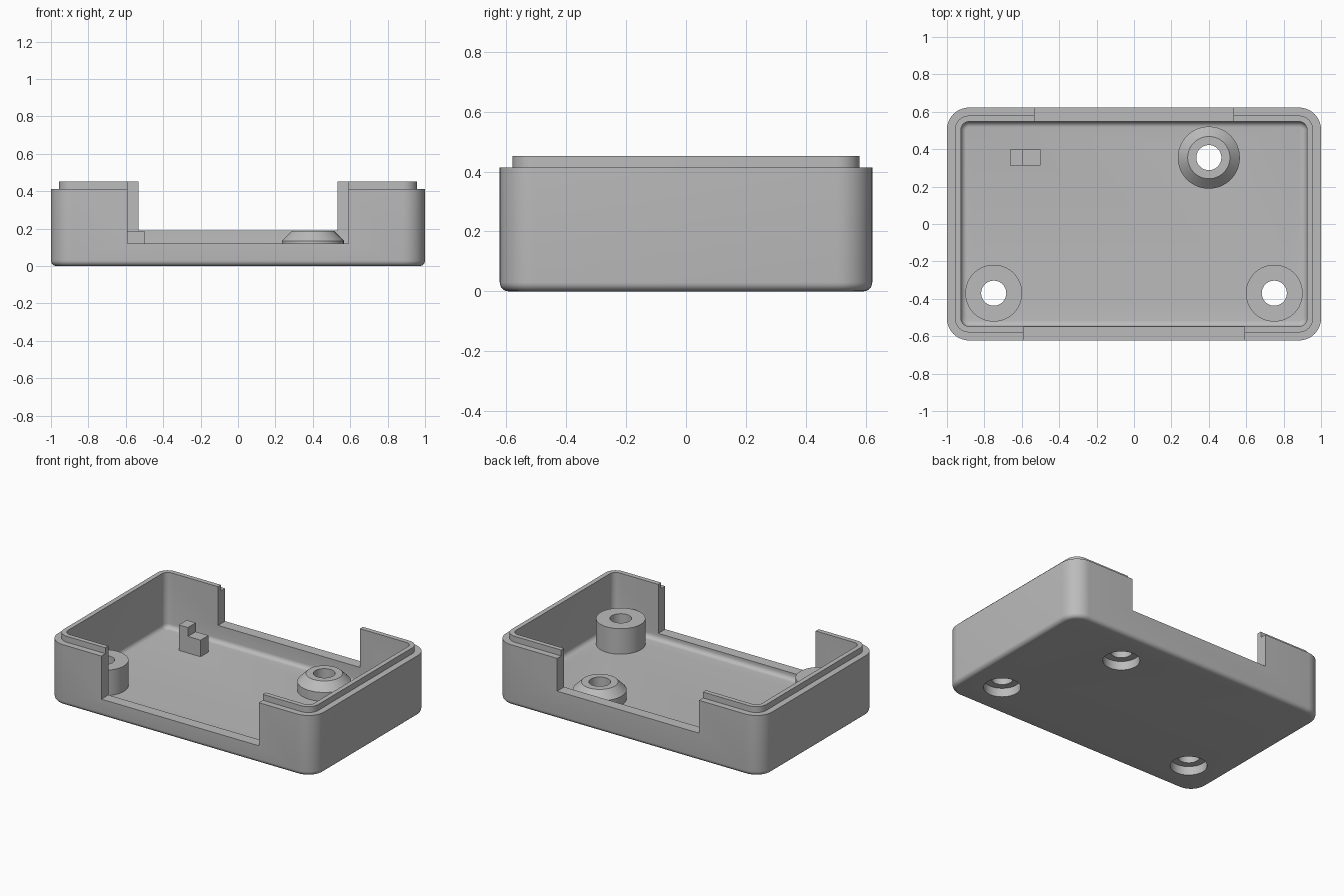
import bpy
import bmesh
from math import sin, cos, pi, radians

cube = bpy.data.objects.get("Cube")
if cube:
    bpy.data.objects.remove(cube)

HALF_X, HALF_Y, CORNER = 1.0, 0.6225, 0.118
WALL, STEP, FLOOR = 0.075, 0.043, 0.075
RIM, LIP, FILLET = 0.413, 0.453, 0.03
HOLE, BORE = 0.067, 0.114

grey = bpy.data.materials.new("plain grey")
grey.use_nodes = True
colour = (0.5, 0.5, 0.5, 1)
grey.diffuse_color = colour
grey.node_tree.nodes["Principled BSDF"].inputs["Base Color"].default_value = colour


def finish(name, bm):
    """Turn a bmesh into a linked object with the shared material."""
    bmesh.ops.recalc_face_normals(bm, faces=bm.faces)
    mesh = bpy.data.meshes.new(name)
    bm.to_mesh(mesh)
    bm.free()
    mesh.materials.append(grey)
    obj = bpy.data.objects.new(name, mesh)
    bpy.context.collection.objects.link(obj)
    return obj


def activate(obj):
    bpy.ops.object.select_all(action='DESELECT')
    obj.select_set(True)
    bpy.context.view_layer.objects.active = obj


def smooth(obj):
    activate(obj)
    bpy.ops.object.shade_smooth_by_angle(angle=radians(30))


def bridge(bm, loops, closed):
    """Skin a list of vertex rings; cap the ends or close back on the first."""
    pairs = list(zip(loops, loops[1:]))
    if closed:
        pairs.append((loops[-1], loops[0]))
    else:
        bm.faces.new(loops[0])
        bm.faces.new(loops[-1])
    for a, b in pairs:
        for i in range(len(a)):
            j = (i + 1) % len(a)
            bm.faces.new((a[i], a[j], b[j], b[i]))


def rounded_ring(bm, inset, z, steps=10):
    """Rounded rectangle, moved inwards by inset."""
    r = CORNER - inset
    ring = []
    for q, (sx, sy) in enumerate(((1, 1), (-1, 1), (-1, -1), (1, -1))):
        for k in range(steps + 1):
            a = (q + k / steps) * pi / 2
            ring.append(bm.verts.new((sx * (HALF_X - CORNER) + r * cos(a),
                                      sy * (HALF_Y - CORNER) + r * sin(a), z)))
    return ring


def lathe(name, x, y, profile, closed, sides=64):
    """Spin (radius, z) points round a vertical axis."""
    bm = bmesh.new()
    loops = [[bm.verts.new((x + r * cos(2 * pi * i / sides),
                            y + r * sin(2 * pi * i / sides), z))
              for i in range(sides)] for r, z in profile]
    bridge(bm, loops, closed)
    return finish(name, bm)


def box(name, x0, x1, y0, y1, z0, z1):
    bm = bmesh.new()
    bmesh.ops.create_cube(bm, size=1)
    for v in bm.verts:
        v.co = (x1 if v.co.x > 0 else x0, y1 if v.co.y > 0 else y0,
                z1 if v.co.z > 0 else z0)
    return finish(name, bm)


def cut(obj, cutter):
    mod = obj.modifiers.new("cut", 'BOOLEAN')
    mod.operation, mod.solver, mod.object = 'DIFFERENCE', 'EXACT', cutter
    activate(obj)
    bpy.ops.object.modifier_apply(modifier=mod.name)
    bpy.data.objects.remove(cutter)


# Tray shell: one section swept round the box, from underside to inner floor
arc = [k / 6 * pi / 2 for k in range(7)]
section = [(FILLET * (1 - sin(a)), FILLET * (1 - cos(a))) for a in arc]
section += [(0, RIM), (STEP, RIM), (STEP, LIP), (WALL, LIP)]
section += [(WALL + FILLET * (1 - cos(a)), FLOOR + FILLET * (1 - sin(a))) for a in arc]
bm = bmesh.new()
bridge(bm, [rounded_ring(bm, inset, z) for inset, z in section], False)
tray = finish("tray_shell", bm)

# Openings in the front and back walls
cut(tray, box("front_cutter", -0.592, 0.592, -0.8, -0.5, 0.12, 0.6))
cut(tray, box("back_cutter", -0.533, 0.533, 0.5, 0.8, 0.19, 0.6))

# Screw posts, with through holes and counterbores under the floor
straight = [(0.152, 0.07), (0.152, 0.248), (HOLE, 0.248), (HOLE, 0.07)]
tapered = [(0.166, 0.07), (0.166, 0.135), (0.113, 0.188), (HOLE, 0.188), (HOLE, 0.07)]
posts = (("front_right_post", -0.75, -0.37, straight),
         ("front_left_post", 0.75, -0.37, straight),
         ("back_tapered_post", 0.4, 0.355, tapered))
for name, x, y, profile in posts:
    cut(tray, lathe("hole_cutter", x, y, [(BORE, -0.1), (BORE, 0.06), (HOLE, 0.06),
                                          (HOLE, 0.2)], False))
    smooth(lathe(name, x, y, profile, True))
smooth(tray)

# Stepped locating peg
bm = bmesh.new()
outline = [(-0.664, 0.07), (-0.5, 0.07), (-0.5, 0.188), (-0.596, 0.188),
           (-0.596, 0.248), (-0.664, 0.248)]
bridge(bm, [[bm.verts.new((x, y, z)) for x, z in outline] for y in (0.313, 0.398)], False)
finish("stepped_peg", bm)
